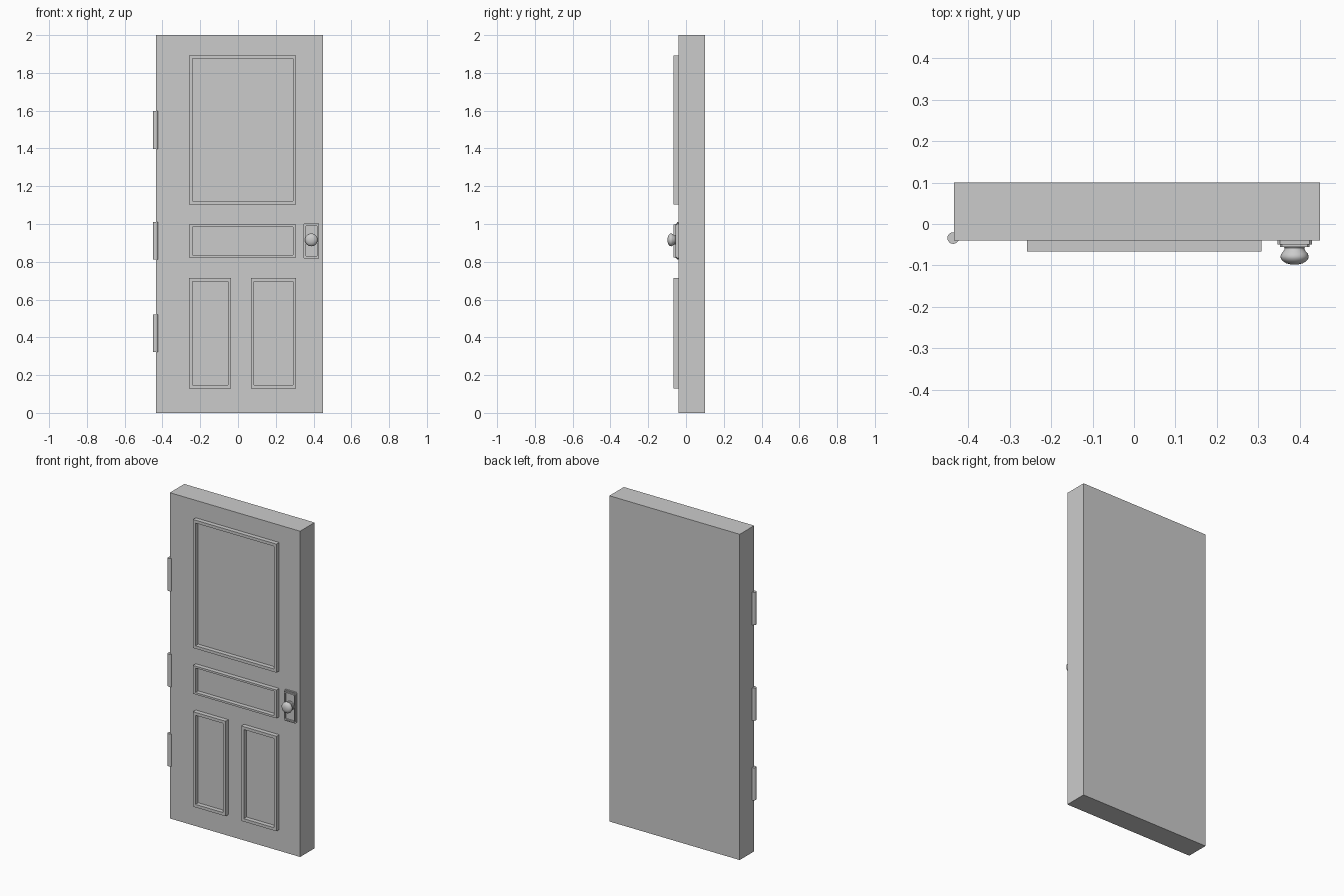
import bpy, bmesh, math
from mathutils import Matrix

if "Cube" in bpy.data.objects:
    bpy.data.objects.remove(bpy.data.objects["Cube"])

FRONT = -0.04   # y of the slab's front face


def finish(name, bm, smooth=False):
    bmesh.ops.recalc_face_normals(bm, faces=bm.faces)
    me = bpy.data.meshes.new(name)
    bm.to_mesh(me)
    bm.free()
    ob = bpy.data.objects.new(name, me)
    bpy.context.collection.objects.link(ob)
    if smooth:
        bpy.ops.object.select_all(action='DESELECT')
        ob.select_set(True)
        bpy.context.view_layer.objects.active = ob
        bpy.ops.object.shade_smooth_by_angle(angle=math.radians(35))
    return ob


def box(name, x0, x1, y0, y1, z0, z1):
    bm = bmesh.new()
    bmesh.ops.create_cube(bm, size=1)
    for v in bm.verts:
        v.co = ((x0 + x1) / 2 + v.co.x * (x1 - x0),
                (y0 + y1) / 2 + v.co.y * (y1 - y0),
                (z0 + z1) / 2 + v.co.z * (z1 - z0))
    return finish(name, bm)


def outline(x0, x1, z0, z1, cut=0):
    if not cut:
        return [(x0, z0), (x1, z0), (x1, z1), (x0, z1)]
    return [(x0 + cut, z0), (x1 - cut, z0), (x1, z0 + cut), (x1, z1 - cut),
            (x1 - cut, z1), (x0 + cut, z1), (x0, z1 - cut), (x0, z0 + cut)]


def stack(name, loops, cap):
    """Bridge successive (outline, y) loops into one shell."""
    bm = bmesh.new()
    rings = [[bm.verts.new((x, y, z)) for x, z in pts] for pts, y in loops]
    n = len(rings[0])
    pairs = list(zip(rings, rings[1:]))
    if cap:
        bm.faces.new(rings[0])
        bm.faces.new(rings[-1])
    else:
        pairs.append((rings[-1], rings[0]))
    for a, b in pairs:
        for i in range(n):
            j = (i + 1) % n
            bm.faces.new((a[i], a[j], b[j], b[i]))
    return finish(name, bm)


# Door slab
box("door_slab", -0.435, 0.45, FRONT, 0.10, 0, 2)

# Raised panel mouldings
for name, x0, x1, z0, z1 in [
        ("upper", -0.259, 0.308, 1.104, 1.893),
        ("middle", -0.259, 0.308, 0.823, 0.997),
        ("lower_left", -0.259, -0.037, 0.13, 0.713),
        ("lower_right", 0.069, 0.308, 0.13, 0.713)]:
    wx, wz = 0.017, 0.012 if name == "middle" else 0.018
    outer = outline(x0, x1, z0, z1)
    inner = outline(x0 + wx, x1 - wx, z0 + wz, z1 - wz)
    y = -0.067
    stack(name + "_panel_moulding",
          [(outer, FRONT), (outer, y), (inner, y), (inner, FRONT)], cap=False)

# Lock plate with a raised rim and clipped corners
a = outline(0.347, 0.430, 0.815, 1.005, 0.006)
b = outline(0.353, 0.424, 0.821, 0.999, 0.005)
c = outline(0.359, 0.418, 0.829, 0.991, 0.004)
stack("lock_plate", [(a, FRONT + 0.002), (a, -0.049), (b, -0.049), (b, -0.056),
                     (c, -0.056), (c, -0.046)], cap=True)

# Turned door knob
profile = [(0.0, -0.044), (0.027, -0.044), (0.027, -0.054), (0.024, -0.058),
           (0.024, -0.061), (0.027, -0.066), (0.032, -0.072), (0.034, -0.078),
           (0.033, -0.084), (0.028, -0.090), (0.020, -0.095), (0.010, -0.0975),
           (0.0, -0.098)]
bm = bmesh.new()
vs = [bm.verts.new((0.388 + r, y, 0.916)) for r, y in profile]
es = [bm.edges.new(p) for p in zip(vs, vs[1:])]
bmesh.ops.spin(bm, geom=vs + es, cent=(0.388, 0, 0.916), axis=(0, 1, 0),
               angle=2 * math.pi, steps=32)
bmesh.ops.remove_doubles(bm, verts=bm.verts, dist=1e-5)
finish("door_knob", bm, smooth=True)

# Hinge barrels
for name, z in [("lower", 0.422), ("middle", 0.911), ("upper", 1.498)]:
    bm = bmesh.new()
    bmesh.ops.create_cone(bm, cap_ends=True, segments=24, radius1=0.014,
                          radius2=0.014, depth=0.2,
                          matrix=Matrix.Translation((-0.437, -0.034, z)))
    finish(name + "_hinge", bm, smooth=True)
